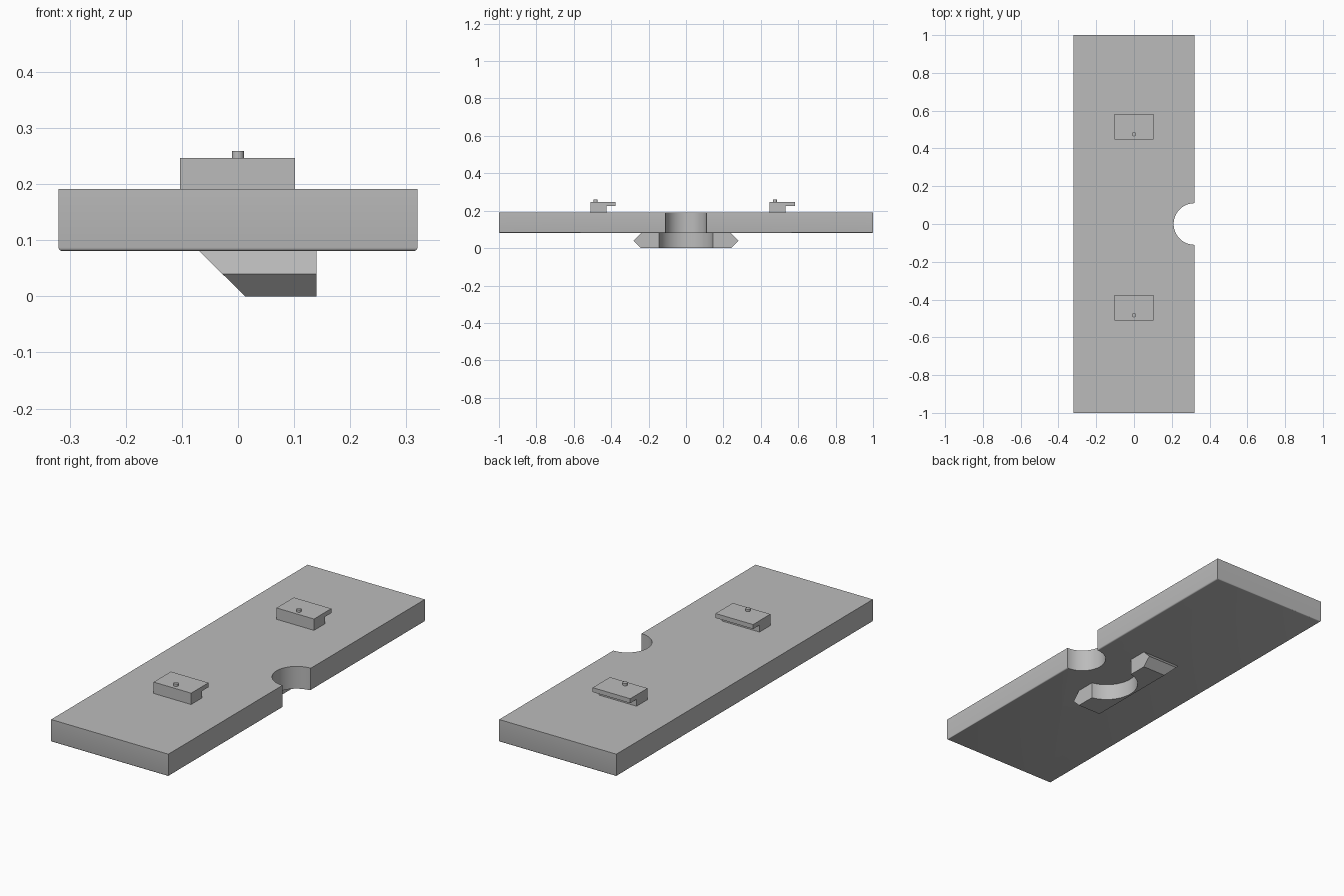
import bpy, bmesh, math
from mathutils import Vector

cube = bpy.data.objects.get("Cube")
if cube:
    bpy.data.objects.remove(cube, do_unlink=True)

grey = bpy.data.materials.new("plain_grey")
grey.use_nodes = True
COLOUR = (0.5, 0.5, 0.5, 1)
grey.diffuse_color = COLOUR
grey.node_tree.nodes["Principled BSDF"].inputs["Base Color"].default_value = COLOUR


def finish(bm, name):
    bmesh.ops.recalc_face_normals(bm, faces=bm.faces)
    mesh = bpy.data.meshes.new(name)
    bm.to_mesh(mesh)
    bm.free()
    mesh.materials.append(grey)
    obj = bpy.data.objects.new(name, mesh)
    bpy.context.collection.objects.link(obj)
    return obj


def prism(profile, x0, x1):
    """Extrude a (y, z) profile along x."""
    bm = bmesh.new()
    face = bm.faces.new([bm.verts.new((x0, y, z)) for y, z in profile])
    ext = bmesh.ops.extrude_face_region(bm, geom=[face])
    verts = [v for v in ext["geom"] if isinstance(v, bmesh.types.BMVert)]
    bmesh.ops.translate(bm, verts=verts, vec=(x1 - x0, 0, 0))
    return bm


def cylinder(name, x, y, z0, z1, radius, sides):
    bm = bmesh.new()
    bmesh.ops.create_cone(bm, cap_ends=True, segments=sides, radius1=radius,
                          radius2=radius, depth=z1 - z0)
    bmesh.ops.translate(bm, verts=bm.verts, vec=(x, y, (z0 + z1) / 2))
    return finish(bm, name)


def apply_and_smooth(obj):
    bpy.ops.object.select_all(action="DESELECT")
    obj.select_set(True)
    bpy.context.view_layer.objects.active = obj
    for mod in list(obj.modifiers):
        bpy.ops.object.modifier_apply(modifier=mod.name)
    bpy.ops.object.shade_smooth_by_angle(angle=math.radians(35))


def cut(obj, x, z0, z1, radius):
    """Scoop a round notch out of the +x side."""
    cutter = cylinder("notch_cutter", x, 0, z0, z1, radius, 96)
    cutter.hide_render = True
    mod = obj.modifiers.new("notch", "BOOLEAN")
    mod.operation = "DIFFERENCE"
    mod.solver = "EXACT"
    mod.object = cutter
    apply_and_smooth(obj)
    bpy.data.objects.remove(cutter, do_unlink=True)


BOTTOM, TOP, HALF = 0.081, 0.191, 0.32

# Main slab with rounded lower edges
bm = prism([(-1, BOTTOM), (1, BOTTOM), (1, TOP), (-1, TOP)], -HALF, HALF)
low = [e for e in bm.edges if all(v.co.z < BOTTOM + 0.01 for v in e.verts)]
bmesh.ops.bevel(bm, geom=low, offset=0.006, segments=3, profile=0.5, affect="EDGES")
cut(finish(bm, "slab"), HALF, 0, 0.4, 0.11)

# Lower block: pointed ends, sloped -x face, round scoop on the +x face
ends = [(-0.24, 0), (0.24, 0), (0.28, 0.04), (0.24, BOTTOM),
        (-0.24, BOTTOM), (-0.28, 0.04)]
bm = prism(ends, 0.013, 0.14)
for v in bm.verts:
    if v.co.x < 0.1:
        v.co.x -= 1.02 * v.co.z
cut(finish(bm, "lower_block"), 0.17, -0.1, 0.2, 0.147)

# Two hooked clips, each with a small peg
for side, y in (("front", -0.511), ("back", 0.447)):
    hook = [(y, TOP), (y + 0.085, TOP), (y + 0.085, 0.225),
            (y + 0.135, 0.225), (y + 0.135, 0.247), (y, 0.247)]
    finish(prism(hook, -0.103, 0.102), side + "_clip")
    apply_and_smooth(cylinder(side + "_peg", 0, y + 0.028, 0.24, 0.259, 0.011, 24))
